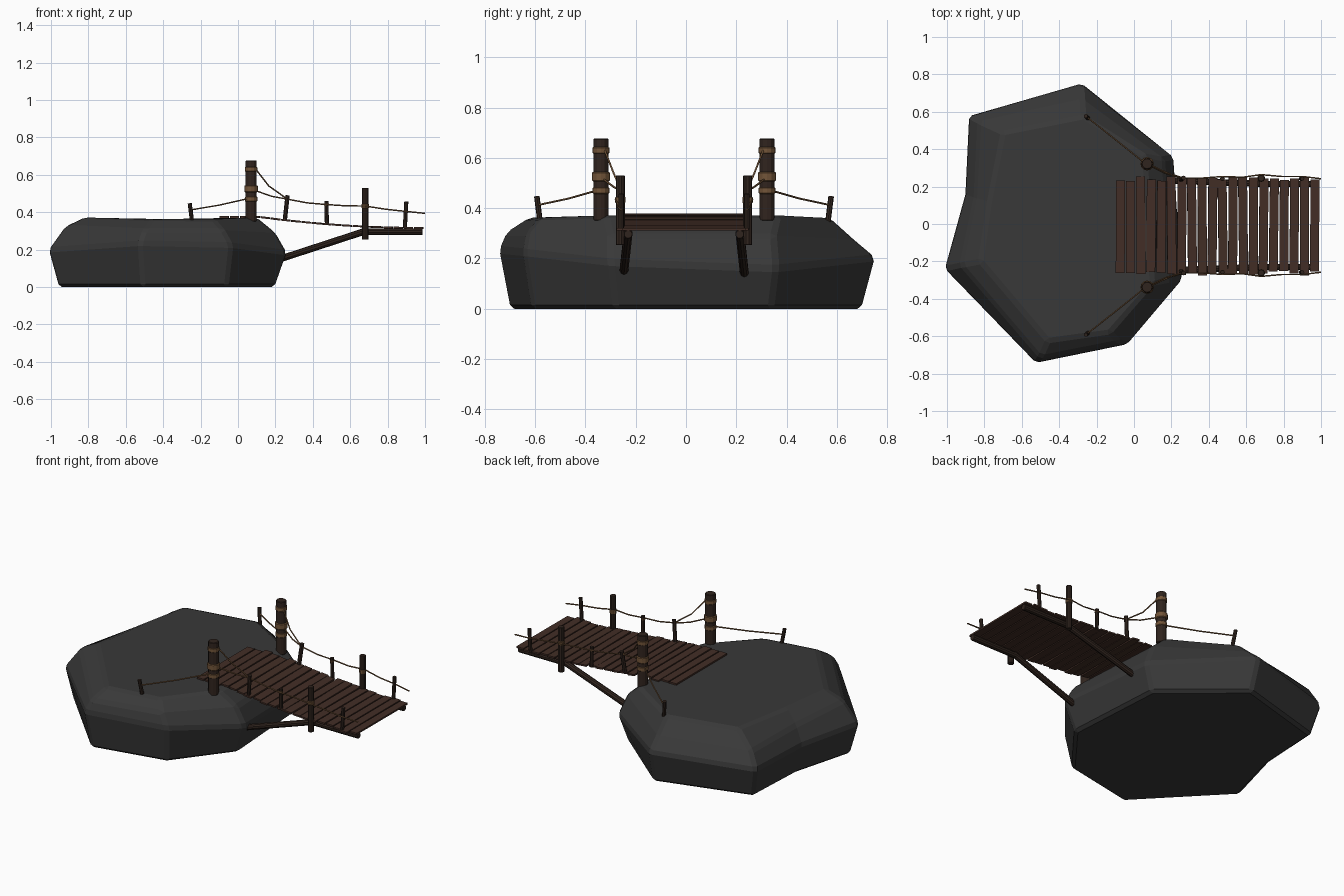
import bpy, bmesh, math, random
from mathutils import Vector

if "Cube" in bpy.data.objects:
    bpy.data.objects.remove(bpy.data.objects["Cube"])
random.seed(4)


def mat(name, c):
    m = bpy.data.materials.new(name)
    m.diffuse_color = (*c, 1)
    m.use_nodes = True
    m.node_tree.nodes["Principled BSDF"].inputs["Base Color"].default_value = m.diffuse_color
    return m


ROCK = mat("dark_stone", (0.04, 0.04, 0.04))
PLANK = mat("plank_wood", (0.055, 0.027, 0.019))
POST = mat("dark_wood", (0.03, 0.018, 0.013))
ROPE = mat("rope_fibre", (0.17, 0.09, 0.04))


def finish(name, bm, m):
    bmesh.ops.recalc_face_normals(bm, faces=bm.faces)
    me = bpy.data.meshes.new(name)
    bm.to_mesh(me)
    bm.free()
    me.materials.append(m)
    o = bpy.data.objects.new(name, me)
    bpy.context.collection.objects.link(o)
    return o


def pole(name, a, b, r, m=POST, sides=10):
    a, b = Vector(a), Vector(b)
    bm = bmesh.new()
    bmesh.ops.create_cone(bm, cap_ends=True, segments=sides, radius1=r, radius2=r, depth=(b - a).length)
    o = finish(name, bm, m)
    o.location = (a + b) / 2
    o.rotation_euler = (b - a).to_track_quat('Z', 'Y').to_euler()
    if r > 0.015:
        mod = o.modifiers.new("bevel", 'BEVEL')
        mod.width, mod.segments = r * 0.12, 1
        mod.angle_limit = math.radians(60)
    return o


def rope(name, pts, r=0.004):
    cu = bpy.data.curves.new(name, 'CURVE')
    cu.dimensions = '3D'
    cu.bevel_depth, cu.bevel_resolution = r, 1
    cu.use_fill_caps = True
    sp = cu.splines.new('POLY')
    sp.points.add(len(pts) - 1)
    for p, q in zip(sp.points, pts):
        p.co = (*q, 1)
    cu.materials.append(ROPE)
    bpy.context.collection.objects.link(bpy.data.objects.new(name, cu))


# rock: stacked eight-sided outlines
base = [(-.84, .54), (-.27, .70), (.155, .34), (.195, -.28), (-.06, -.61), (-.51, -.70), (-.96, -.23), (-.86, .14)]
mid = [(-.885, .58, .19), (-.28, .755, .205), (.215, .36, .16), (.26, -.3, .185),
       (-.035, -.645, .225), (-.525, -.745, .235), (-1.015, -.24, .2), (-.905, .16, .19)]
upper = [(-.83, .55, .28), (-.275, .67, .275), (.16, .35, .29), (.2, -.3, .29),
         (-.08, -.63, .305), (-.5, -.715, .305), (-.925, -.22, .325), (-.85, .14, .29)]
top = [(-.70, .49, .365), (-.27, .575, .36), (.06, .37, .372), (.1, -.32, .372),
       (-.13, -.58, .362), (-.46, -.625, .362), (-.82, -.2, .372), (-.775, .12, .37)]
bm = bmesh.new()
rings = [[bm.verts.new(p) for p in ring] for ring in ([(x, y, 0) for x, y in base], mid, upper, top)]
for lo, hi in zip(rings, rings[1:]):
    for i in range(8):
        j = (i + 1) % 8
        bm.faces.new((lo[i], lo[j], hi[j], hi[i]))
bm.faces.new(rings[0])
bm.faces.new(rings[-1])
rock = finish("rock", bm, ROCK)
bev = rock.modifiers.new("bevel", 'BEVEL')
bev.width, bev.segments, bev.limit_method = 0.016, 1, 'ANGLE'
bev.angle_limit = math.radians(20)


# bridge planks following the sagging deck
def deck(x):
    if x < 0.12:
        return 0.374
    return 0.316 + 0.058 * max(0, (0.99 - x) / 0.87) ** 2


for i in range(20):
    x = -0.073 + i * 0.0547
    bm = bmesh.new()
    bmesh.ops.create_cube(bm, size=1)
    length = 0.5 + random.uniform(-.015, .025)
    for v in bm.verts:
        v.co.x *= 0.048
        v.co.y *= length
        v.co.z *= 0.01
    p = finish(f"plank_{i + 1}", bm, PLANK)
    p.location = (x, -0.01 + random.uniform(-.006, .006), deck(x))
    p.rotation_euler = (0, math.atan2(deck(x - .02) - deck(x + .02), .04), random.uniform(-.015, .015))

# both sides: posts, bands, beams, struts and ropes
for side, s in (("left", 1), ("right", -1)):
    def P(x, y, z):
        return (x, s * y - 0.008, z)
    # main post with rope bands
    pole(f"{side}_main_post", P(.07, .33, .35), P(.07, .33, .677), .03, sides=12)
    for z, h, r in ((.63, .028, .033), (.525, .038, .036), (.47, .028, .033)):
        pole(f"{side}_post_band", P(.07, .33, z - h / 2), P(.07, .33, z + h / 2), r, ROPE, 12)
    # railing posts
    pole(f"{side}_rail_post_1", P(.25, .245, .355), P(.265, .255, .49), .012, sides=8)
    pole(f"{side}_rail_post_2", P(.475, .25, .335), P(.473, .25, .46), .011, sides=8)
    pole(f"{side}_support_post", P(.68, .253, .253), P(.68, .253, .53), .018)
    pole(f"{side}_rail_post_3", P(.892, .25, .315), P(.9, .25, .457), .011, sides=8)
    pole(f"{side}_rock_post", P(-.245, .572, .345), P(-.258, .585, .447), .011, sides=8)
    # rope knots on the posts
    pole(f"{side}_support_band", P(.68, .253, .42), P(.68, .253, .445), .0205, ROPE)
    pole(f"{side}_rail_knot", P(.473, .25, .436), P(.473, .25, .446), .013, ROPE, 8)
    # beam under the deck and diagonal strut into the rock
    pole(f"{side}_beam", P(.665, .222, .296), P(.987, .222, .296), .018)
    pole(f"{side}_strut", P(.2, .24, .142), P(.69, .222, .302), .018)
    # ropes
    rail = [P(.263, .254, .47), P(.37, .254, .45), P(.473, .262, .441), P(.58, .258, .434),
            P(.68, .272, .433), P(.79, .262, .416), P(.9, .262, .404), P(1, .25, .394)]
    rope(f"{side}_rail_rope", [P(.095, .315, .63), P(.165, .28, .54), P(.215, .265, .505)] + rail)
    rope(f"{side}_lower_rope", [P(.095, .32, .515), P(.18, .28, .485), P(.263, .254, .47)])
    rope(f"{side}_rock_rope", [P(.05, .34, .472), P(-.1, .46, .438), P(-.255, .582, .412)])
